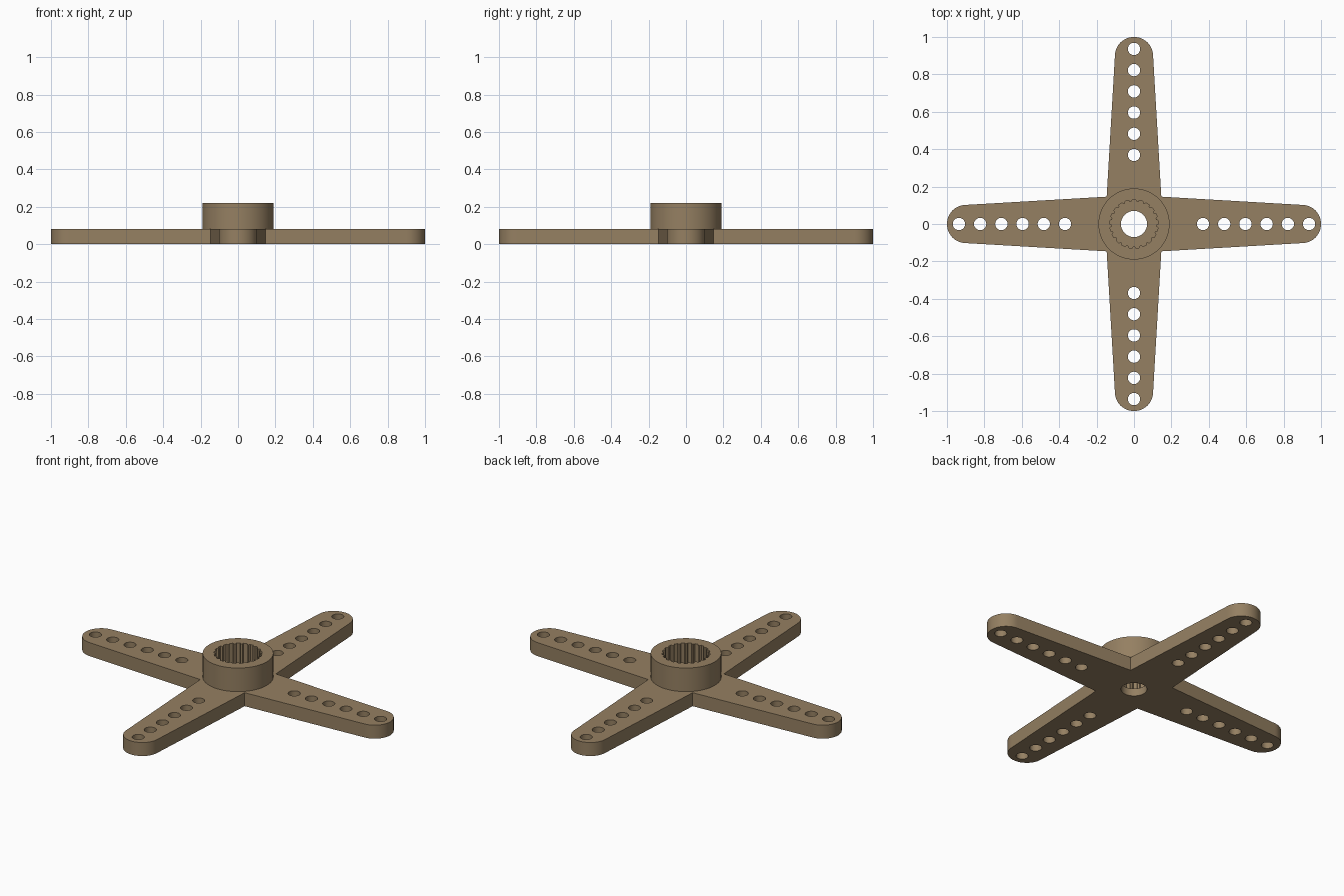
import bpy, bmesh, math
from mathutils import Matrix

if "Cube" in bpy.data.objects:
    bpy.data.objects.remove(bpy.data.objects["Cube"])

PLATE_H, HUB_H, FLOOR = 0.08, 0.22, 0.045
TAU = 2 * math.pi

tan = bpy.data.materials.new("tan_plastic")
tan.diffuse_color = (0.30, 0.215, 0.122, 1)
tan.use_nodes = True
tan.node_tree.nodes["Principled BSDF"].inputs["Base Color"].default_value = tan.diffuse_color


def circle(r, n, cx=0.0):
    return [(cx + r * math.cos(TAU * i / n), r * math.sin(TAU * i / n)) for i in range(n)]


def prism(bm, outline, z0, z1, turn=0.0):
    """Extrude a flat outline from z0 to z1, turned about the z axis."""
    rot = Matrix.Rotation(turn, 3, 'Z')
    face = bm.faces.new([bm.verts.new(rot @ Matrix.Translation((x, y, z0)).translation)
                         for x, y in outline])
    top = bmesh.ops.extrude_face_region(bm, geom=[face])["geom"]
    bmesh.ops.translate(bm, vec=(0, 0, z1 - z0),
                        verts=[g for g in top if isinstance(g, bmesh.types.BMVert)])


def make_object(name, shapes):
    bm = bmesh.new()
    for shape in shapes:
        prism(bm, *shape)
    bmesh.ops.recalc_face_normals(bm, faces=bm.faces)
    mesh = bpy.data.meshes.new(name)
    bm.to_mesh(mesh)
    bm.free()
    mesh.materials.append(tan)
    obj = bpy.data.objects.new(name, mesh)
    bpy.context.collection.objects.link(obj)
    return obj


# Cross plate: four tapered arms with round tips
outline = []
for k in range(4):
    c, s = math.cos(k * math.pi / 2), math.sin(k * math.pi / 2)
    arm = [(0.146, -0.146)]
    for i in range(25):
        a = -math.pi / 2 + math.pi * i / 24
        arm.append((0.9 + 0.1 * math.cos(a), 0.102 * math.sin(a)))
    outline += [(x * c - y * s, x * s + y * c) for x, y in arm]
horn = make_object("cross_horn", [(outline, 0, PLATE_H)])

# Raised round hub
hub = make_object("hub", [(circle(0.19, 72), 0.02, HUB_H)])

# Screw holes along every arm, and the centre hole
holes = [(circle(0.033, 24, 0.369 + 0.1134 * i), -0.1, 0.15, k * math.pi / 2)
         for k in range(4) for i in range(6)]
holes.append((circle(0.07, 40), -0.1, 0.3))
drills = make_object("hole_cutter", holes)

# Toothed socket in the hub
TEETH = 21
spline = []
for t in range(TEETH):
    for r, f in ((0.130, 0.0), (0.130, 0.5), (0.120, 0.62), (0.120, 0.88)):
        a = TAU * (t + f) / TEETH
        spline.append((r * math.cos(a), r * math.sin(a)))
socket = make_object("socket_cutter", [(spline, FLOOR, 0.3)])

# Join the hub and cut the openings
for tool, operation in ((hub, 'UNION'), (socket, 'DIFFERENCE'), (drills, 'DIFFERENCE')):
    mod = horn.modifiers.new(tool.name, 'BOOLEAN')
    mod.operation, mod.object, mod.solver = operation, tool, 'EXACT'
bpy.context.view_layer.objects.active = horn
horn.select_set(True)
for mod in list(horn.modifiers):
    bpy.ops.object.modifier_apply(modifier=mod.name)
for tool in (hub, socket, drills):
    bpy.data.objects.remove(tool, do_unlink=True)
bpy.ops.object.shade_smooth_by_angle(angle=math.radians(25))
